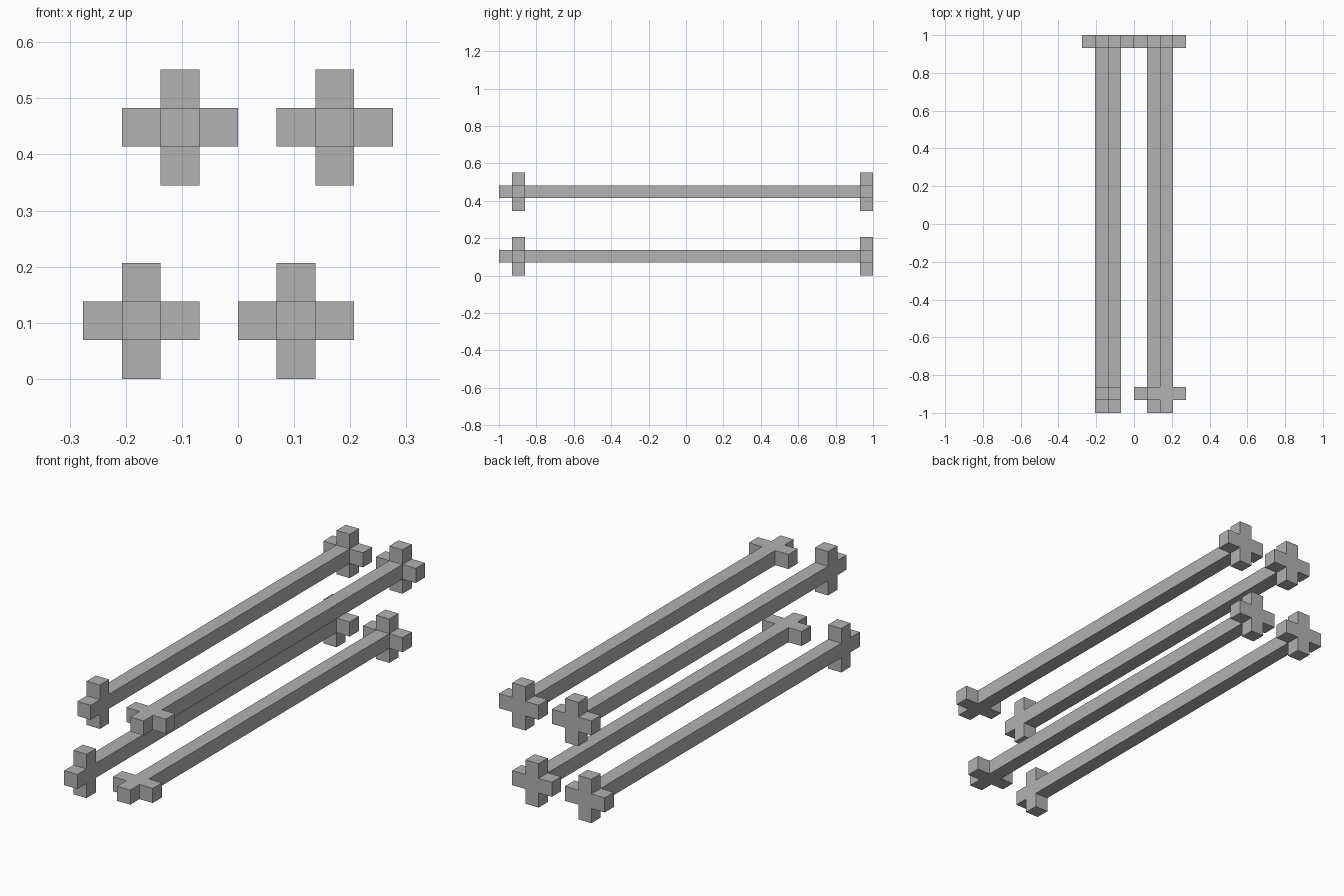
import bpy
import bmesh
from mathutils import Vector, Matrix

cube = bpy.data.objects.get("Cube")
if cube:
    bpy.data.objects.remove(cube, do_unlink=True)

U = 2 / 29                      # bar thickness; each rod is 29 bars long
X, Y, Z = (Vector(v) for v in ((1, 0, 0), (0, 1, 0), (0, 0, 1)))

grey = bpy.data.materials.new("plain grey")
grey.use_nodes = True
grey.diffuse_color = (0.445, 0.445, 0.445, 1)
grey.node_tree.nodes["Principled BSDF"].inputs["Base Color"].default_value = grey.diffuse_color


def extrude(bm, centre, direction, length):
    """Pull out the face that looks along direction from the block at centre."""
    target = centre + direction / 2
    face = min(bm.faces, key=lambda f: (f.calc_center_median() - target).length)
    new = bmesh.ops.extrude_discrete_faces(bm, faces=[face])["faces"][0]
    bmesh.ops.translate(bm, verts=new.verts, vec=direction * length)


def make_rod(name, x, z, front_axis):
    bm = bmesh.new()
    # Square shaft: front stub, front hub, long span, back hub
    tip = Vector((0, -14, 0))
    bmesh.ops.create_cube(bm, size=1, matrix=Matrix.Translation(tip))
    for length in (1, 26, 1):
        extrude(bm, tip, Y, length)
        tip = tip + Y * length
    # Two arms on the front hub, four arms on the back hub
    front_hub, back_hub = Vector((0, -13, 0)), Vector((0, 14, 0))
    for sign in (1, -1):
        extrude(bm, front_hub, front_axis * sign, 1)
        for axis in (X, Z):
            extrude(bm, back_hub, axis * sign, 1)
    bmesh.ops.recalc_face_normals(bm, faces=bm.faces)
    bmesh.ops.scale(bm, vec=(U, U, U), verts=bm.verts)
    mesh = bpy.data.meshes.new(name)
    bm.to_mesh(mesh)
    bm.free()
    mesh.materials.append(grey)
    rod = bpy.data.objects.new(name, mesh)
    rod.location = (x * U, 0, z * U)
    bpy.context.collection.objects.link(rod)


# Right rods carry upright front arms, left rods carry level ones
for level, z, shift in (("lower", 1.5, -0.5), ("upper", 6.5, 0.5)):
    make_rod(level + "_right_rod", shift - 2, z, Z)
    make_rod(level + "_left_rod", shift + 2, z, X)
